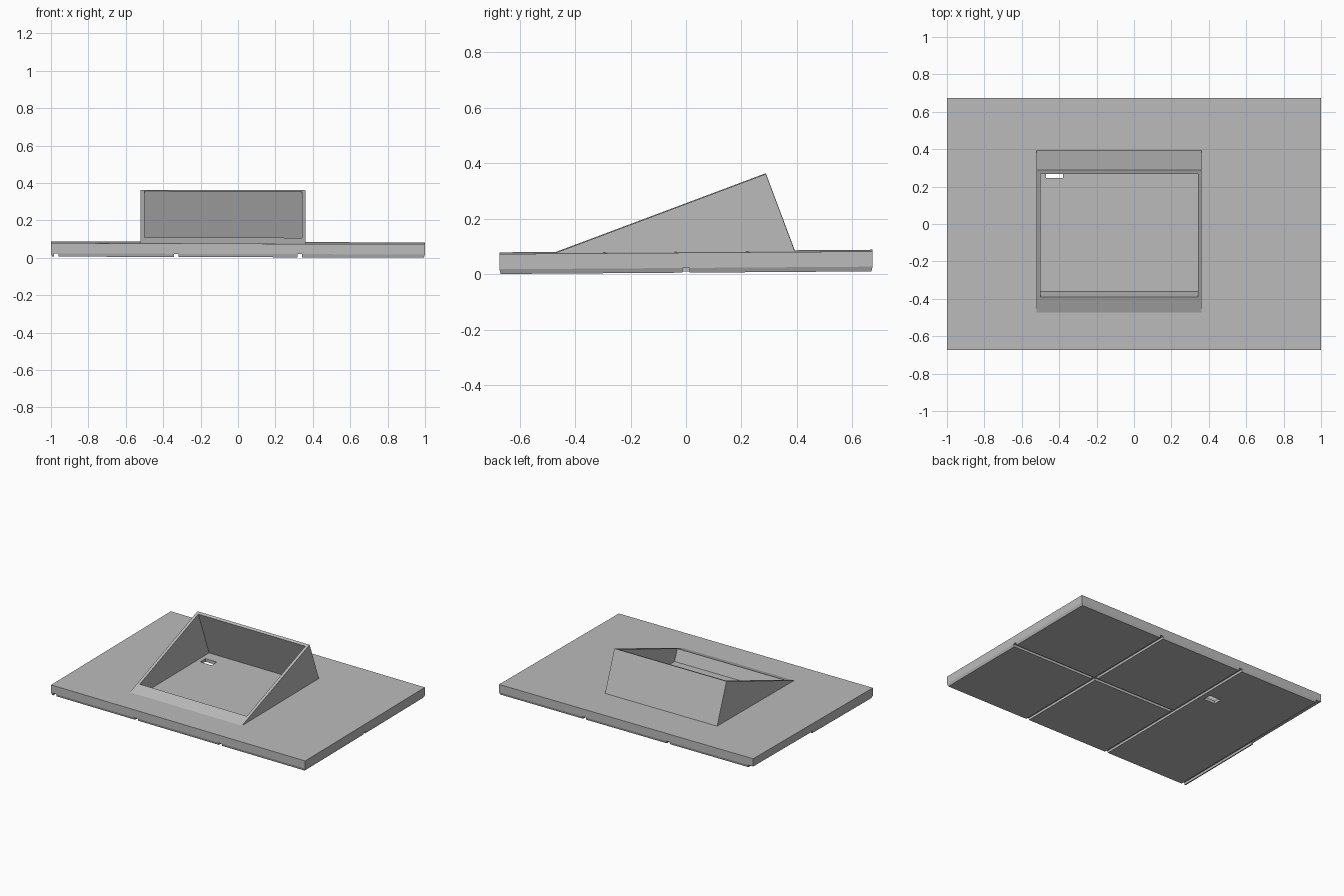
import bpy

cube = bpy.data.objects.get("Cube")
if cube:
    bpy.data.objects.remove(cube, do_unlink=True)

grey = bpy.data.materials.new("plain grey")
grey.use_nodes = True
grey.diffuse_color = (0.5, 0.5, 0.5, 1)
grey.node_tree.nodes["Principled BSDF"].inputs["Base Color"].default_value = grey.diffuse_color


def tilt(p):
    """Slight lean of the whole plate."""
    x, y, z = p
    return (x, y, z + 0.007 * y - 0.003 * x)


def prism(name, profile, x0, x1):
    """Extrude a (y, z) profile from x0 to x1."""
    n = len(profile)
    verts = [tilt((x, y, z)) for x in (x0, x1) for y, z in profile]
    faces = [tuple(range(n))[::-1], tuple(range(n, 2 * n))]
    faces += [(i, (i + 1) % n, n + (i + 1) % n, n + i) for i in range(n)]
    mesh = bpy.data.meshes.new(name)
    mesh.from_pydata(verts, [], [f[::-1] for f in faces])
    mesh.materials.append(grey)
    obj = bpy.data.objects.new(name, mesh)
    bpy.context.collection.objects.link(obj)
    # make the winding consistently outward
    import bmesh
    bm = bmesh.new()
    bm.from_mesh(mesh)
    bmesh.ops.recalc_face_normals(bm, faces=bm.faces)
    bm.to_mesh(mesh)
    bm.free()
    return obj


def box(name, x0, x1, y0, y1, z0, z1):
    return prism(name, [(y0, z0), (y1, z0), (y1, z1), (y0, z1)], x0, x1)


def combine(obj, other, operation):
    mod = obj.modifiers.new(operation, "BOOLEAN")
    mod.operation = operation
    mod.solver = "EXACT"
    mod.object = other
    bpy.context.view_layer.objects.active = obj
    bpy.ops.object.modifier_apply(modifier=mod.name)


# Plate with the tilted housing rising out of it
plate = box("plate", -1, 1, -0.673, 0.673, 0.025, 0.08)
housing = prism("housing", [(-0.5, 0.07), (0.288, 0.36), (0.4, 0.06), (-0.5, 0.06)], -0.52, 0.362)
combine(plate, housing, "UNION")
bpy.data.objects.remove(housing, do_unlink=True)

# Pocket cut square to the sloping top, down to a flat floor
pocket = prism("pocket_cutter",
               [(-0.40, 0.137), (-0.36, 0.03), (0.389, 0.03), (0.255, 0.387)], -0.5, 0.342)
combine(plate, pocket, "DIFFERENCE")
bpy.data.objects.remove(pocket, do_unlink=True)

# Six underside panels with narrow grooves, chamfered around the plate edge
hole = box("hole_cutter", -0.47, -0.38, 0.245, 0.305, -0.05, 0.06)
combine(plate, hole, "DIFFERENCE")
panels = []
gap = 0.012
columns = [(-1, -0.33 - gap), (-0.33 + gap, 0.33 - gap), (0.33 + gap, 1)]
for i, (x0, x1) in enumerate(columns):
    for side, y0, y1 in (("front", -0.673, -gap), ("back", gap, 0.673)):
        if i == 0:
            y0, y1 = (y0, 0) if side == "front" else (0, y1)
        if i == 0 and side == "front":
            panels.append(box("edge_rail", -1, -0.985, y0, y1, 0.008, 0.025))
            x0 = -0.96
        panels.append(box(f"{side}_panel_{i + 1}", x0, x1, y0, y1, 0.008, 0.025))
for panel in panels:
    mid = sum(v.co.z for v in panel.data.vertices) / len(panel.data.vertices)
    for v in panel.data.vertices:
        if v.co.z < mid and abs(v.co.x) > 0.99:
            v.co.x *= 0.993
        if v.co.z < mid and abs(v.co.y) > 0.66:
            v.co.y *= 0.993
    if panel.name == "back_panel_1":
        combine(panel, hole, "DIFFERENCE")
bpy.data.objects.remove(hole, do_unlink=True)
